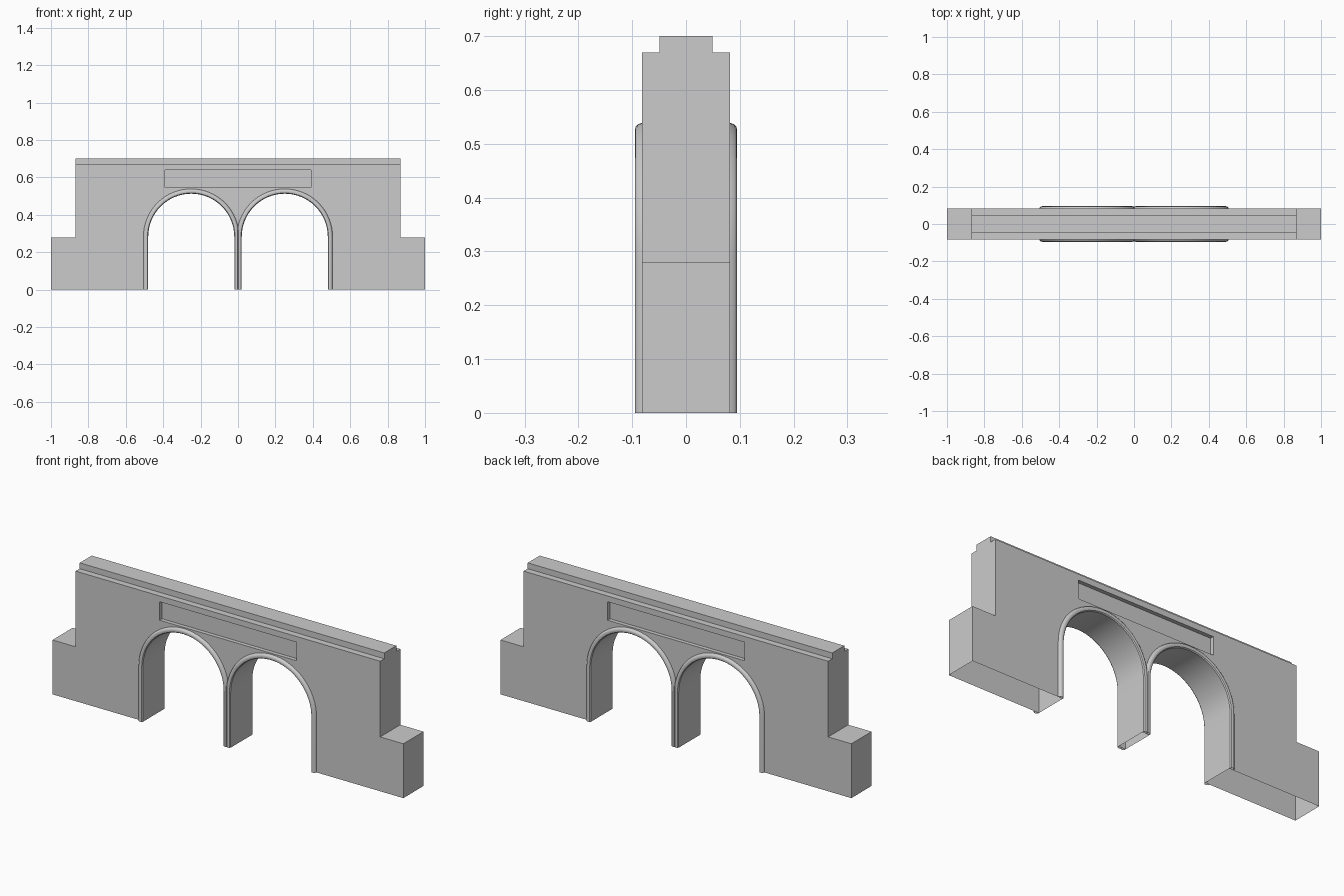
import bpy, bmesh, math

if "Cube" in bpy.data.objects:
    bpy.data.objects.remove(bpy.data.objects["Cube"])

# Main dimensions
HALF_Y = 0.082          # half thickness of the wall
SHOULDER, LEDGE, TOP = 0.868, 0.28, 0.67
ARCH_X, SPRING, RADIUS = 0.25, 0.283, 0.23
SEGMENTS = 32

stone = bpy.data.materials.new("grey stone")
stone.use_nodes = True
GREY = (0.6, 0.6, 0.6, 1)
stone.diffuse_color = GREY
stone.node_tree.nodes["Principled BSDF"].inputs["Base Color"].default_value = GREY


def finish(name, bm):
    bmesh.ops.recalc_face_normals(bm, faces=bm.faces)
    mesh = bpy.data.meshes.new(name)
    bm.to_mesh(mesh)
    bm.free()
    mesh.materials.append(stone)
    obj = bpy.data.objects.new(name, mesh)
    bpy.context.collection.objects.link(obj)
    bpy.ops.object.select_all(action='DESELECT')
    obj.select_set(True)
    bpy.context.view_layer.objects.active = obj
    bpy.ops.object.shade_smooth_by_angle(angle=math.radians(35))
    return obj


def arch_path(cx, r):
    """Opening outline from its left foot over the arch to its right foot."""
    arc = [(cx - r * math.cos(math.pi * i / SEGMENTS),
            SPRING + r * math.sin(math.pi * i / SEGMENTS)) for i in range(SEGMENTS + 1)]
    return [(cx - r, 0)] + arc + [(cx + r, 0)]


def ring(bm, points, y):
    return [bm.verts.new((x, y, z)) for x, z in points]


def loop_edges(bm, verts):
    return [bm.edges.new((a, b)) for a, b in zip(verts, verts[1:] + verts[:1])]


def bridge(bm, a, b, skip_ground=False):
    n = len(a)
    for i in range(n):
        j = (i + 1) % n
        if skip_ground and a[i].co.z == 0 and a[j].co.z == 0:
            continue
        bm.faces.new((a[i], a[j], b[j], b[i]))


# Wall: stepped outline with two arches, a sunk panel on each side, open underneath
outline = [(-1, 0)] + arch_path(-ARCH_X, RADIUS) + arch_path(ARCH_X, RADIUS) + [
    (1, 0), (1, LEDGE), (SHOULDER, LEDGE), (SHOULDER, TOP),
    (-SHOULDER, TOP), (-SHOULDER, LEDGE), (-1, LEDGE)]
panel = [(-0.39, 0.545), (0.39, 0.545), (0.39, 0.64), (-0.39, 0.64)]
bm = bmesh.new()
sides = []
for s in (-1, 1):
    outer = ring(bm, outline, s * HALF_Y)
    rim = ring(bm, panel, s * HALF_Y)
    bmesh.ops.triangle_fill(bm, edges=loop_edges(bm, outer) + loop_edges(bm, rim),
                            use_beauty=True, normal=(0, s, 0))
    sunk = ring(bm, panel, s * (HALF_Y - 0.02))
    bridge(bm, rim, sunk)
    bm.faces.new(sunk)
    sides.append(outer)
bridge(bm, sides[0], sides[1], skip_ground=True)
finish("arched_wall", bm)

# Coping along the top
bm = bmesh.new()
bmesh.ops.create_cube(bm, size=1)
for v in bm.verts:
    v.co = (v.co.x * 2 * SHOULDER, v.co.y * 0.098, TOP + 0.015 + v.co.z * 0.03)
finish("top_coping", bm)

# Rounded mouldings around each arch, mitred where they meet at the middle pier
profile = [(0, 0), (0, 0.006), (0.004, 0.011), (0.011, 0.013),
           (0.018, 0.012), (0.023, 0.008), (0.026, 0)]
for side_name, s in (("front", -1), ("back", 1)):
    for hand, m in (("left", 1), ("right", -1)):
        bm = bmesh.new()
        strips = []
        for dr, dy in profile:
            path = arch_path(ARCH_X, RADIUS + dr)
            strips.append(ring(bm, [(m * max(x, 0), z) for x, z in path], s * (HALF_Y + dy)))
        for a, b in zip(strips, strips[1:] + strips[:1]):
            for i in range(len(a) - 1):
                bm.faces.new((a[i], a[i + 1], b[i + 1], b[i]))
        finish(f"{side_name}_{hand}_arch_moulding", bm)
